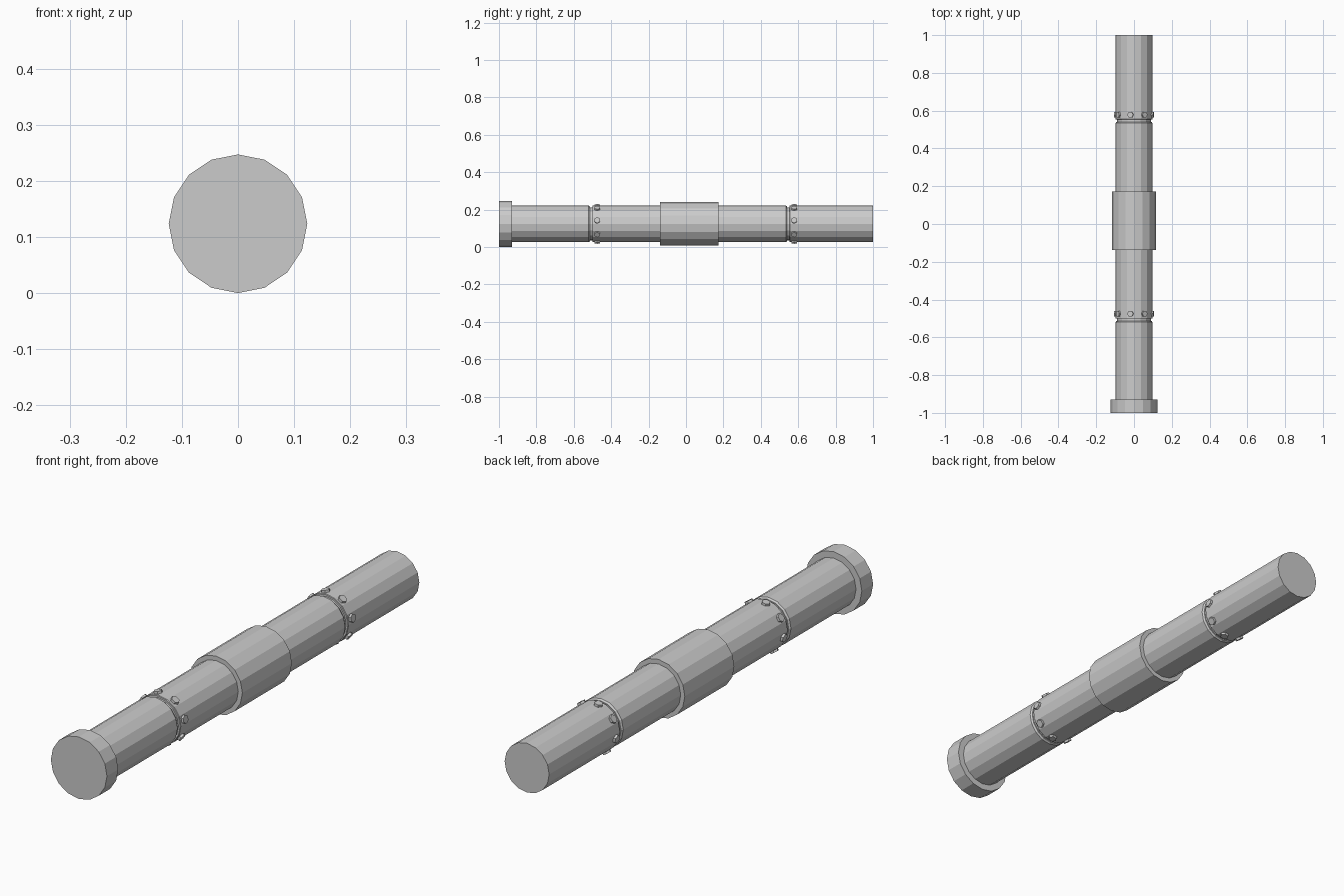
import bpy, bmesh
from math import pi, cos, sin
from mathutils import Matrix, Vector

if "Cube" in bpy.data.objects:
    bpy.data.objects.remove(bpy.data.objects["Cube"])

SIDES = 16
CZ = 0.1235  # height of the pipe axis


def make_object(name, bm):
    bmesh.ops.recalc_face_normals(bm, faces=bm.faces[:])
    mesh = bpy.data.meshes.new(name)
    bm.to_mesh(mesh)
    bm.free()
    ob = bpy.data.objects.new(name, mesh)
    bpy.context.collection.objects.link(ob)
    return ob


def lathe_y(name, profile):
    """Closed 16-sided solid around the pipe axis from (y, radius) pairs."""
    bm = bmesh.new()
    rings = []
    for y, r in profile:
        rings.append([bm.verts.new((r * cos(2 * pi * i / SIDES), y,
                                    CZ + r * sin(2 * pi * i / SIDES)))
                      for i in range(SIDES)])
    for a, b in zip(rings, rings[1:]):
        for i in range(SIDES):
            j = (i + 1) % SIDES
            bm.faces.new((a[i], a[j], b[j], b[i]))
    bm.faces.new(rings[0])
    bm.faces.new(rings[-1])
    return make_object(name, bm)


def bolt_ring(name, y):
    """Eight hexagonal bolt heads seated on alternate pipe facets."""
    bm = bmesh.new()
    for k in range(8):
        a = 2 * pi * (k + 0.25) / 8
        out = Vector((cos(a), 0, sin(a)))
        rot = out.to_track_quat('Z', 'Y').to_matrix().to_4x4()
        pos = Vector((0, y, CZ)) + out * 0.0985
        bmesh.ops.create_cone(bm, cap_ends=True, segments=6, radius1=0.0175,
                              radius2=0.0165, depth=0.013,
                              matrix=Matrix.Translation(pos) @ rot)
    return make_object(name, bm)


# main pipe with a narrow bevelled groove at each joint
R, G = 0.098, 0.089
profile = [(-0.999, R)]
for y in (-0.507, 0.547):
    profile += [(y - 0.013, R), (y - 0.006, R - 0.005), (y - 0.006, G),
                (y + 0.006, G), (y + 0.006, R - 0.002), (y + 0.008, R)]
profile.append((1.0, R))
lathe_y("pipe", profile)

# end flange and central coupling sleeve
lathe_y("end_flange", [(-1.0, 0.1235), (-0.929, 0.1235)])
lathe_y("coupling_sleeve", [(-0.138, 0.116), (0.173, 0.116)])

# bolts beside each joint
bolt_ring("front_joint_bolts", -0.475)
bolt_ring("rear_joint_bolts", 0.578)
